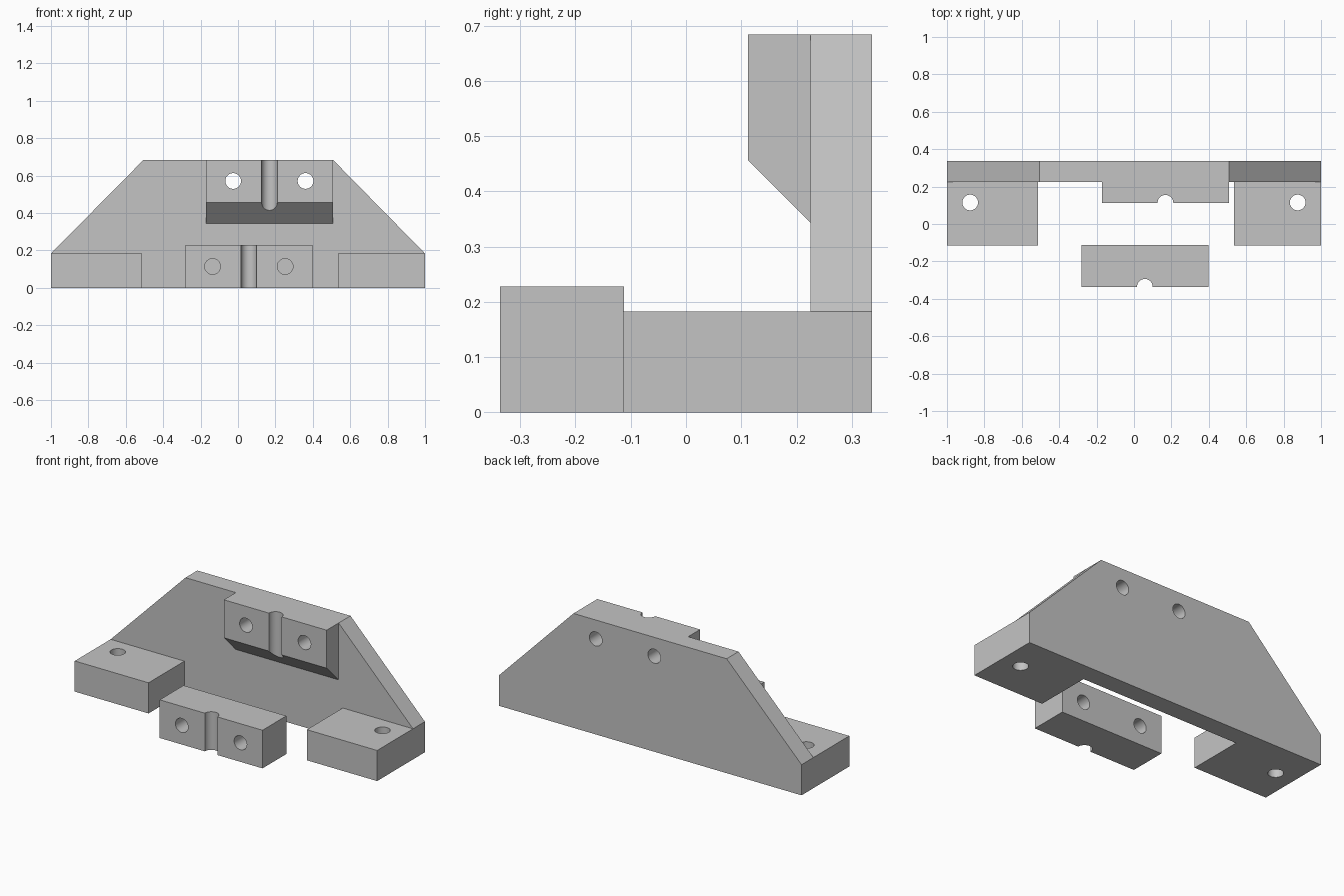
import bpy
import bmesh
from math import pi, radians
from mathutils import Matrix, Vector

if "Cube" in bpy.data.objects:
    bpy.data.objects.remove(bpy.data.objects["Cube"], do_unlink=True)

# Single plain grey
grey = bpy.data.materials.new("plain_grey")
grey.use_nodes = True
grey.diffuse_color = (0.55, 0.55, 0.55, 1)
grey.node_tree.nodes["Principled BSDF"].inputs["Base Color"].default_value = (0.55, 0.55, 0.55, 1)

HOLE = 0.042
BACK, FACE, CLAMP, TOP, FOOT = 0.337, 0.225, 0.112, 0.684, 0.183


def finish(name, bm):
    bmesh.ops.recalc_face_normals(bm, faces=bm.faces)
    mesh = bpy.data.meshes.new(name)
    bm.to_mesh(mesh)
    bm.free()
    mesh.materials.append(grey)
    obj = bpy.data.objects.new(name, mesh)
    bpy.context.collection.objects.link(obj)
    return obj


def prism(name, points, offset):
    """Extrude a flat outline along an offset."""
    bm = bmesh.new()
    face = bm.faces.new([bm.verts.new(p) for p in points])
    new = bmesh.ops.extrude_face_region(bm, geom=[face])["geom"]
    bmesh.ops.translate(bm, vec=Vector(offset),
                        verts=[v for v in new if isinstance(v, bmesh.types.BMVert)])
    return finish(name, bm)


def box(name, x0, x1, y0, y1, z1):
    return prism(name, [(x0, y0, 0), (x1, y0, 0), (x1, y1, 0), (x0, y1, 0)], (0, 0, z1))


def drill(name, centre, axis):
    """Long round cutter along y or z."""
    bm = bmesh.new()
    turn = Matrix.Rotation(pi / 2, 4, "X") if axis == "y" else Matrix()
    bmesh.ops.create_cone(bm, cap_ends=True, segments=48, radius1=HOLE, radius2=HOLE,
                          depth=1, matrix=Matrix.Translation(centre) @ turn)
    return finish(name, bm)


def combine(target, tools, operation):
    """Apply boolean operations and discard the tools."""
    bpy.context.view_layer.objects.active = target
    for tool in tools:
        mod = target.modifiers.new("boolean", "BOOLEAN")
        mod.operation, mod.solver, mod.object = operation, "EXACT", tool
        bpy.ops.object.modifier_apply(modifier=mod.name)
        bpy.data.objects.remove(tool, do_unlink=True)


def smooth(obj):
    bpy.ops.object.select_all(action="DESELECT")
    obj.select_set(True)
    bpy.context.view_layer.objects.active = obj
    bpy.ops.object.shade_smooth_by_angle(angle=radians(30))


# Upright plate with sloping shoulders
outline = [(-1, 0), (1, 0), (1, FOOT), (0.508, TOP), (-0.505, TOP), (-1, FOOT)]
bracket = prism("mounting_bracket", [(x, FACE, z) for x, z in outline], (0, BACK - FACE, 0))

# Two feet and the chamfered upper jaw, sunk a little into the plate
inset = FACE + 0.05
right_foot = box("right_foot", -1, -0.512, -0.114, inset, FOOT)
left_foot = box("left_foot", 0.535, 1, -0.114, inset, FOOT)
side = [(CLAMP, TOP), (CLAMP, 0.457), (FACE, 0.344), (inset, 0.344), (inset, TOP)]
jaw = prism("upper_jaw", [(-0.172, y, z) for y, z in side], (0.68, 0, 0))
combine(bracket, [right_foot, left_foot, jaw], "UNION")

# Foot holes, clamp screw holes and rod groove
cutters = [drill("foot_hole", (x, 0.115, 0), "z") for x in (-0.876, 0.875)]
cutters += [drill("screw_hole", (x, FACE, 0.571), "y") for x in (-0.026, 0.361)]
cutters.append(drill("rod_groove", (0.168, CLAMP + 0.001, 0.8), "z"))
combine(bracket, cutters, "DIFFERENCE")
smooth(bracket)

# Loose clamp block with matching holes and groove
clamp = box("clamp_block", -0.282, 0.398, -BACK, -CLAMP, 0.228)
cutters = [drill("screw_hole", (x, -FACE, 0.114), "y") for x in (-0.136, 0.252)]
cutters.append(drill("rod_groove", (0.058, -BACK + 0.001, 0.1), "z"))
combine(clamp, cutters, "DIFFERENCE")
smooth(clamp)
